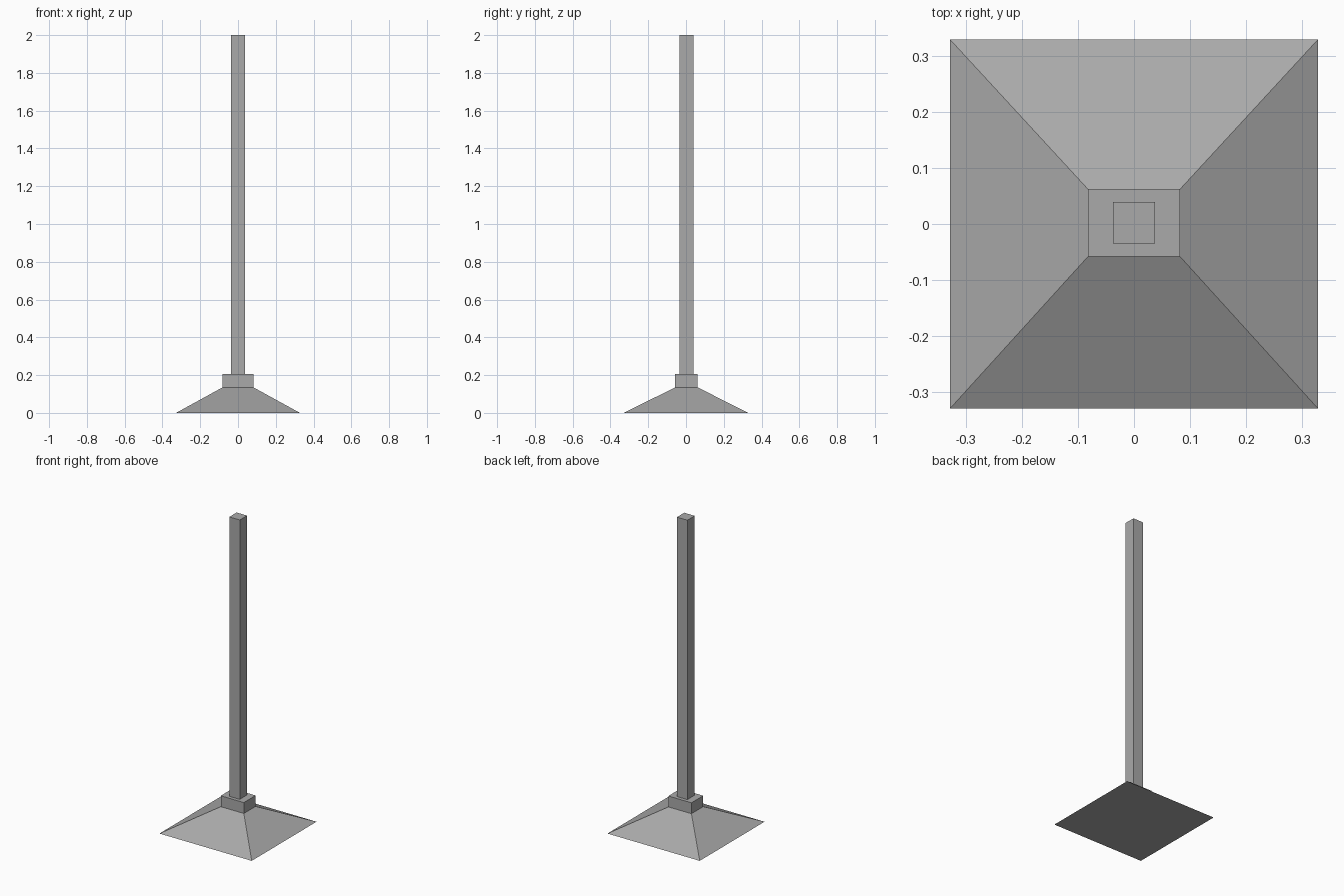
import bpy
import bmesh

cube = bpy.data.objects.get("Cube")
if cube:
    bpy.data.objects.remove(cube, do_unlink=True)

# One plain grey for every part
GREY = (0.4, 0.4, 0.4, 1.0)
grey = bpy.data.materials.new("plain grey")
grey.use_nodes = True
grey.diffuse_color = GREY
grey.node_tree.nodes["Principled BSDF"].inputs["Base Color"].default_value = GREY


def block(name, low, high, z0, z1, y0=0.0, y1=0.0):
    """Four-sided solid from a low rectangle to a high one (half sizes)."""
    bm = bmesh.new()
    bmesh.ops.create_cube(bm, size=2)
    for v in bm.verts:
        top = v.co.z > 0
        hx, hy = high if top else low
        v.co = (v.co.x * hx, v.co.y * hy + (y1 if top else y0), z1 if top else z0)
    mesh = bpy.data.meshes.new(name)
    bm.to_mesh(mesh)
    bm.free()
    mesh.materials.append(grey)
    obj = bpy.data.objects.new(name, mesh)
    bpy.context.collection.objects.link(obj)
    return obj


COLLAR = (0.082, 0.06)
POLE = (0.037, 0.037)
SHIFT = 0.002

# Sloped foot, collar and tall square pole
block("base", (0.328, 0.329), COLLAR, 0, 0.135, 0, SHIFT)
block("collar", COLLAR, COLLAR, 0.135, 0.205, SHIFT, SHIFT)
block("pole", POLE, POLE, 0.205, 2, SHIFT, SHIFT)
